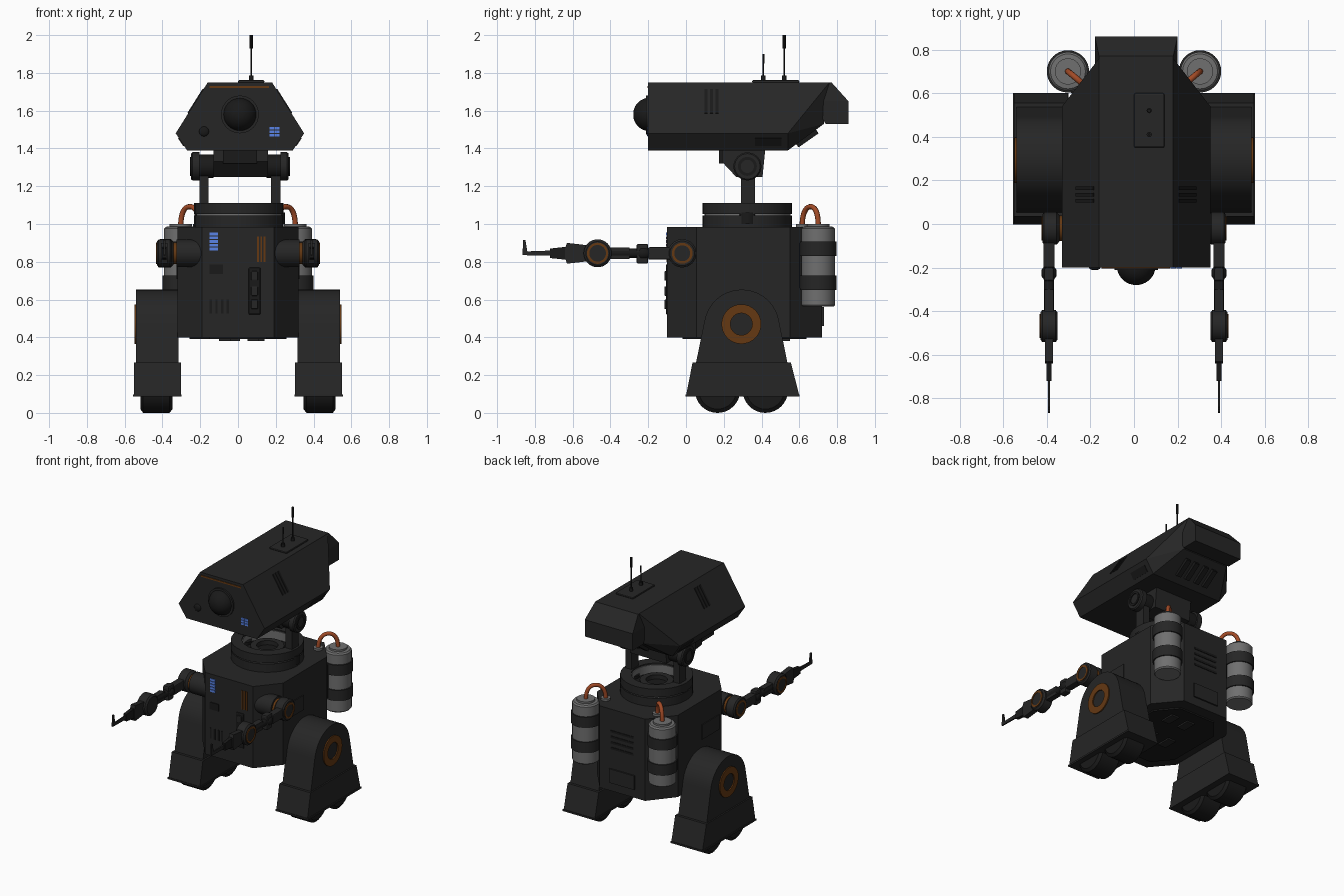
import bpy, bmesh, math
from mathutils import Vector, Matrix

if "Cube" in bpy.data.objects:
    bpy.data.objects.remove(bpy.data.objects["Cube"])


def mat(name, r, g, b):
    m = bpy.data.materials.new(name)
    m.diffuse_color = (r, g, b, 1)
    m.use_nodes = True
    m.node_tree.nodes["Principled BSDF"].inputs["Base Color"].default_value = m.diffuse_color
    return m


DARK = mat("charcoal", .019, .019, .019)
BLACK = mat("near_black", .010, .010, .010)
GREY = mat("tank_grey", .16, .16, .16)
RUST = mat("dark_orange", .13, .04, .006)
ORANGE = mat("cable_orange", .36, .07, .02)
BLUE = mat("light_blue", .10, .23, .80)
AXIS = {'X': Matrix.Rotation(math.pi / 2, 4, 'Y'), 'Y': Matrix.Rotation(-math.pi / 2, 4, 'X'), 'Z': Matrix()}


def finish(bm, name, m, bevel=0, smooth=False):
    bmesh.ops.recalc_face_normals(bm, faces=bm.faces)
    me = bpy.data.meshes.new(name)
    bm.to_mesh(me)
    bm.free()
    ob = bpy.data.objects.new(name, me)
    bpy.context.collection.objects.link(ob)
    me.materials.append(m)
    if bevel:
        b = ob.modifiers.new("bevel", 'BEVEL')
        b.width, b.segments, b.limit_method = bevel, 2, 'ANGLE'
    if smooth:
        bpy.ops.object.select_all(action='DESELECT')
        ob.select_set(True)
        bpy.context.view_layer.objects.active = ob
        bpy.ops.object.shade_smooth_by_angle(angle=math.radians(35))
    return ob


def box(name, lo, hi, m=DARK, bevel=0):
    bm = bmesh.new()
    c = [(a + b) / 2 for a, b in zip(lo, hi)]
    s = [abs(b - a) for a, b in zip(lo, hi)]
    bmesh.ops.create_cube(bm, size=1, matrix=Matrix.Translation(c) @ Matrix.Diagonal((*s, 1)))
    return finish(bm, name, m, bevel)


def plate(name, c, size, rot, m=BLACK):
    bm = bmesh.new()
    bmesh.ops.create_cube(bm, size=1, matrix=Matrix.Translation(c) @ rot @ Matrix.Diagonal((*size, 1)))
    return finish(bm, name, m)


def lathe(name, origin, axis, profile, m=DARK, closed=False, n=32):
    """Spin (radius, offset) points about an axis through origin."""
    bm = bmesh.new()
    T = Matrix.Translation(origin) @ AXIS[axis]
    rings = [[bm.verts.new(T @ Vector((r * math.cos(t), r * math.sin(t), h)))
              for t in (2 * math.pi * i / n for i in range(n))] for r, h in profile]
    pairs = list(zip(rings, rings[1:])) + ([(rings[-1], rings[0])] if closed else [])
    for a, b in pairs:
        for i in range(n):
            bm.faces.new((a[i], a[(i + 1) % n], b[(i + 1) % n], b[i]))
    if not closed:
        bm.faces.new(rings[0])
        bm.faces.new(rings[-1])
    return finish(bm, name, m, smooth=True)


def cyl(name, c, axis, r, h0, h1, m=DARK, r2=None, n=32):
    return lathe(name, c, axis, [(r, h0), (r2 or r, h1)], m, n=n)


def ring(name, c, axis, r0, r1, h0, h1, m):
    return lathe(name, c, axis, [(r0, h0), (r1, h0), (r1, h1), (r0, h1)], m, True)


def prism(name, pts, d0, d1, plane, m=DARK, bevel=0, smooth=False):
    """Extrude a profile: plane 'YZ' goes along x, 'XY' goes along z."""
    bm = bmesh.new()
    put = (lambda p, d: (d, *p)) if plane == 'YZ' else (lambda p, d: (*p, d))
    a, b = ([bm.verts.new(put(p, d)) for p in pts] for d in (d0, d1))
    bm.faces.new(a)
    bm.faces.new(b)
    for i in range(len(pts)):
        j = (i + 1) % len(pts)
        bm.faces.new((a[i], a[j], b[j], b[i]))
    return finish(bm, name, m, bevel, smooth)


def hull(name, half, cx, m=DARK):
    bm = bmesh.new()
    for x, y, z in half:
        for s in (-1, 1):
            bm.verts.new((cx + s * x, y, z))
    bmesh.ops.convex_hull(bm, input=bm.verts)
    bmesh.ops.dissolve_limit(bm, angle_limit=.01, verts=bm.verts, edges=bm.edges)
    return finish(bm, name, m)


# Head: hexagonal wedge with a narrower tail
HX = .01
hull("head_shell", [(.17, -.2, 1.75), (.34, -.2, 1.48), (.28, -.2, 1.39), (.34, .54, 1.48),
                    (.28, .54, 1.39), (.17, .76, 1.75), (.18, .73, 1.53)], HX)
hull("head_tail", [(.17, .6, 1.75), (.17, .77, 1.75), (.19, .86, 1.65), (.19, .86, 1.53),
                   (.19, .74, 1.53), (.19, .72, 1.65)], HX)
for x in (-.11, -.04, .04, .11):
    plate("head_rear_vent", (HX + x, .64, 1.455), (.035, .13, .03), Matrix.Rotation(math.radians(35), 4, 'X'))
arc = [math.radians(a) for a in range(0, 90, 10)]
lathe("main_eye", (HX, -.195, 1.58), 'Y', [(.088 * math.cos(a), -.085 * math.sin(a)) for a in arc], BLACK)
ring("main_eye_rim", (HX, -.2, 1.58), 'Y', .085, .1, -.012, .01, DARK)
lathe("small_eye", (-.18, -.2, 1.49), 'Y', [(.026 * math.cos(a), -.012 * math.sin(a)) for a in arc], BLACK)
box("brow_stripe", (-.15, -.204, 1.72), (.165, -.19, 1.731), RUST)
for x in (.167, .196):
    for i in range(3):
        box("head_light", (x, -.205, 1.463 + i * .018), (x + .025, -.19, 1.477 + i * .018), BLUE)
for s in (-1, 1):
    tilt = Matrix.Rotation(s * math.radians(57.8), 4, 'Y')
    for y in (.107, .135, .163):
        plate("head_side_vent", (HX + s * .234, y, 1.65), (.15, .016, .008), tilt)
    plate("head_lower_panel", (HX + s * .31, .435, 1.435), (.05, .14, .008),
          Matrix.Rotation(s * math.radians(123.7), 4, 'Y'))

# Antennas
box("antenna_base", (0, .35, 1.745), (.14, .6, 1.762), DARK, .008)
for y, top, tip in ((.52, 2.0, .07), (.41, 1.9, .05)):
    cyl("antenna_rod", (.07, y, 0), 'Z', .004, 1.75, top, BLACK, n=10)
    cyl("antenna_tip", (.07, y, 0), 'Z', .009 if y > .5 else .005, top - tip, top, BLACK, n=10)
    cyl("antenna_foot", (.07, y, 0), 'Z', .012, 1.75, 1.785, BLACK, n=12)

# Neck: tilting block carried by two posts
prism("neck_block", [(.19, 1.4), (.19, 1.33), (.265, 1.25), (.405, 1.25), (.42, 1.4)], -.13, .16, 'YZ')
box("neck_block_front", (-.08, .175, 1.32), (.1, .21, 1.39), BLACK)
for s in (-1, 1):
    c = (HX, .325, 1.305)
    box("neck_post", (HX + s * .165, .29, 1.04), (HX + s * .215, .365, 1.31))
    cyl("neck_hinge", c, 'X', .062, s * .14, s * .225, BLACK)
    lathe("neck_hinge_cap", c, 'X', [(.075, s * .215), (.075, s * .25), (.068, s * .258)], DARK, n=16)
    ring("neck_hinge_ring", c, 'X', .035, .05, s * .25, s * .264, BLACK)
    cyl("neck_post_foot", (HX + s * .19, .325, 0), 'Z', .05, 1.0, 1.06, BLACK)
C = (.005, .325, 0)
ring("neck_collar_top", C, 'Z', .165, .237, 1.052, 1.11, DARK)
ring("neck_collar_bottom", C, 'Z', .165, .237, .98, 1.044, DARK)
ring("neck_collar_core", C, 'Z', .16, .228, .98, 1.1, GREY)
cyl("neck_floor", C, 'Z', .17, .98, 1.04, BLACK)
ring("neck_floor_ring", C, 'Z', .07, .11, 1.03, 1.07, DARK)

# Torso: chamfered box
octo = [(-.19, -.1), (.19, -.1), (.32, .055), (.32, .55), (.18, .72), (-.18, .72), (-.32, .55), (-.32, .055)]
prism("torso", octo, .4, .985, 'XY')
prism("torso_belly", [(x * .8, .31 + (y - .31) * .8) for x, y in octo], .39, .41, 'XY', BLACK)
for x, y in ((-.1, .2), (.05, .2), (-.05, .45), (.08, .45)):
    box("belly_detail", (x, y, .38), (x + .06, y + .1, .4))
for i in range(5):
    box("chest_light", (-.15, -.105, .86 + i * .02), (-.107, -.09, .875 + i * .02), BLUE)
for i in range(3):
    box("chest_stripe", (.1 + i * .018, -.104, .8), (.11 + i * .018, -.09, .935), RUST)
box("chest_hatch", (-.15, -.106, .735), (-.08, -.09, .785), BLACK)
for i in range(4):
    box("chest_vent", (-.15 + i * .03, -.104, .525), (-.138 + i * .03, -.09, .6), BLACK)
box("chest_panel", (.055, -.106, .52), (.12, -.09, .77), BLACK, .01)
for z in (.55, .62, .7):
    box("chest_panel_latch", (.07, -.115, z), (.105, -.1, z + .05), DARK, .005)
box("back_panel", (-.1, .71, .46), (.1, .73, .56))
for i in range(4):
    box("back_vent", (-.09, .71, .7 + i * .04), (.09, .724, .715 + i * .04), BLACK)

for s in (-1, 1):
    box("torso_side_panel", (s * .315, .085, .71), (s * .326, .28, .815))

    # Tanks with bands and cable
    t = (s * .303, .7, 0)
    lathe("tank", t, 'Z', [(.082, .562), (.089, .57), (.089, .975), (.08, .985), (.06, .987), (.06, 1.0)], GREY)
    for z in (.65, .83):
        ring("tank_band", t, 'Z', .085, .097, z, z + .077, DARK)
    box("tank_bracket", (s * .2, .6, .66), (s * .29, .68, .9), BLACK)
    cyl("cable_socket", (s * .205, .615, 0), 'Z', .032, .98, 1.0, GREY, n=16)
    cu = bpy.data.curves.new("cable", 'CURVE')
    cu.dimensions, cu.bevel_depth, cu.bevel_resolution = '3D', .014, 2
    sp = cu.splines.new('BEZIER')
    sp.bezier_points.add(2)
    for p, co, h in zip(sp.bezier_points, ((.303, .7, .99), (.255, .66, 1.092), (.205, .615, .99)),
                        ((0, 0, .055), (-.035, -.03, 0), (0, 0, -.055))):
        v = Vector((s * co[0], *co[1:]))
        d = Vector((s * h[0], *h[1:]))
        p.co, p.handle_left, p.handle_right = v, v - d, v + d
    cu.materials.append(ORANGE)
    bpy.context.collection.objects.link(bpy.data.objects.new("cable", cu))

    # Legs: arched shield, flared foot, two wheels
    arch = [(.295 + .2 * math.cos(a), .453 + .2 * math.sin(a)) for a in
            (math.radians(10 + i * 8) for i in range(21))]
    prism("leg", [(.54, .25)] + arch + [(.05, .25)], s * .315, s * .54, 'YZ', smooth=True)
    ring("leg_ring", (0, .293, .47), 'X', .058, .105, s * .53, s * .548, RUST)
    prism("foot", [(.0, .09), (.035, .268), (.555, .268), (.6, .09)], s * .303, s * .55, 'YZ')
    box("foot_lip", (s * .3, -.002, .086), (s * .556, .602, .098))
    for y in (.167, .42):
        lathe("wheel", (s * .432, y, .12), 'X', [(.1, -.085), (.12, -.07), (.12, .07), (.1, .085)], BLACK)

    # Arms reaching forward
    sh, X = (0, -.02, .845), s * .39
    cyl("shoulder", sh, 'X', .073, s * .19, s * .325)
    cyl("shoulder_band", sh, 'X', .058, s * .32, s * .35, RUST)
    lathe("shoulder_cap", sh, 'X', [(.06, s * .342), (.075, s * .355), (.075, s * .412), (.065, s * .42)])
    ring("shoulder_ring", sh, 'X', .042, .055, s * .41, s * .424, RUST)
    a = (X, 0, .845)
    box("upper_arm", (X - .026, -.2, .812), (X + .026, -.07, .877), DARK, .006)
    lathe("arm_knuckle", a, 'Y', [(.02, -.26), (.034, -.24), (.034, -.21), (.02, -.19)], BLACK, n=16)
    box("arm_clamp", (X - .024, -.262, .79), (X + .024, -.2, .895), DARK, .01)
    cyl("forearm_rod", a, 'Y', .024, -.42, -.25, BLACK, n=16)
    box("forearm_sleeve", (X - .02, -.41, .815), (X + .02, -.3, .875))
    e = (X, -.468, .845)
    lathe("elbow", e, 'X', [(.062, -.04), (.074, -.03), (.074, .03), (.062, .04)])
    ring("elbow_ring", e, 'X', .044, .056, s * .034, s * .044, RUST)
    prism("wrist", [(-.5, .885), (-.63, .9), (-.64, .87), (-.64, .82), (-.63, .79), (-.5, .805)],
          X - .018, X + .018, 'YZ')
    prism("hand", [(-.63, .88), (-.72, .87), (-.72, .82), (-.63, .81)], X - .012, X + .012, 'YZ', BLACK)
    prism("claw", [(-.7, .86), (-.84, .855), (-.85, .915), (-.862, .915), (-.866, .835), (-.7, .832)],
          X - .005, X + .005, 'YZ')
